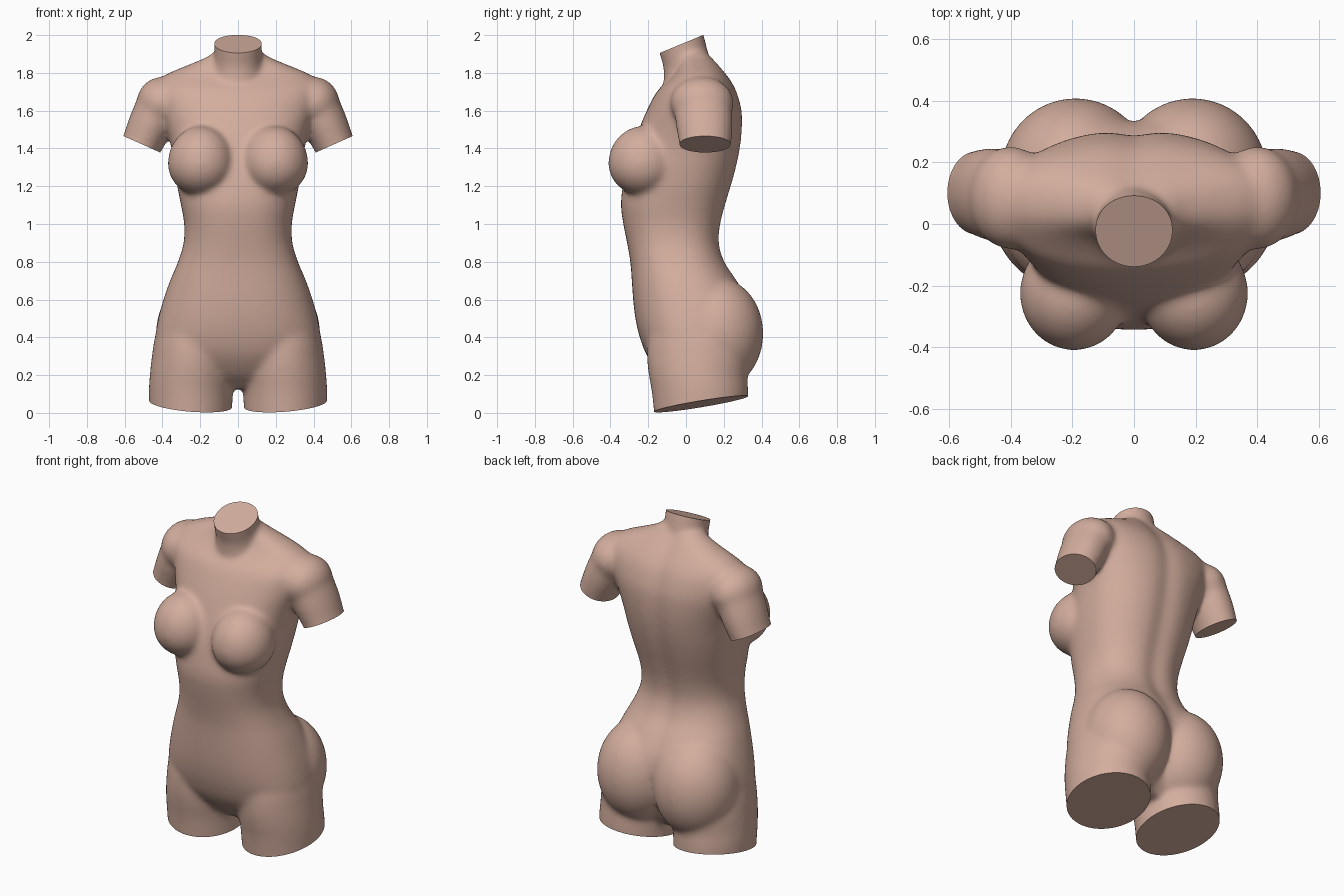
import bpy, bmesh, math
from mathutils import Vector, Matrix

if "Cube" in bpy.data.objects:
    bpy.data.objects.remove(bpy.data.objects["Cube"])

bm = bmesh.new()


def spline(rings, steps=5):
    """Catmull-Rom resampling of ring parameters."""
    out = []
    for i in range(len(rings) - 1):
        p0, p1 = rings[max(i - 1, 0)], rings[i]
        p2, p3 = rings[i + 1], rings[min(i + 2, len(rings) - 1)]
        for k in range(steps):
            t = k / steps
            out.append([0.5 * (2 * b + (c - a) * t + (2 * a - 5 * b + 4 * c - d) * t * t
                               + (3 * b - a - 3 * c + d) * t ** 3)
                        for a, b, c, d in zip(p0, p1, p2, p3)])
    out.append(list(rings[-1]))
    return out


def loft(rings, side=1, n=2.0, tilt=0.0, groove=0.0, count=64):
    """Closed loft; ring = (centre x, z, half width, front y, back y)."""
    loops = []
    for cx, z, w, front, back in spline(rings):
        mid, depth, loop = (front + back) / 2, (back - front) / 2, []
        for k in range(count):
            a = 2 * math.pi * k / count
            c, s = math.cos(a), math.sin(a)
            u = w * math.copysign(abs(c) ** (2 / n), c)
            y = mid + depth * math.copysign(abs(s) ** (2 / n), s)
            if s > 0:
                y -= groove * math.exp(-(u / 0.055) ** 2)
            loop.append(bm.verts.new((side * (cx + u * math.cos(tilt)), y, z + u * math.sin(tilt))))
        loops.append(loop)
    for a, b in zip(loops, loops[1:]):
        for k in range(count):
            j = (k + 1) % count
            bm.faces.new((a[k], a[j], b[j], b[k]))
    bm.faces.new(loops[0])
    bm.faces.new(loops[-1])


def ball(centre, radii, low=None):
    """Ellipsoid, optionally with a different radius for its lower half."""
    verts = bmesh.ops.create_icosphere(bm, subdivisions=4, radius=1)["verts"]
    for v in verts:
        rz = low if low and v.co.z < 0 else radii[2]
        v.co = Vector(centre) + Vector((v.co.x * radii[0], v.co.y * radii[1], v.co.z * rz))


# trunk from crotch to shoulders
trunk = [(0.13, .10, -.04, .20), (0.20, .24, -.13, .25), (0.30, .40, -.205, .285),
         (0.40, .435, -.245, .33), (0.50, .422, -.268, .35), (0.60, .395, -.28, .33),
         (0.70, .36, -.287, .275), (0.80, .318, -.295, .21), (0.90, .288, -.312, .182),
         (1.00, .285, -.332, .19), (1.10, .302, -.345, .215), (1.20, .322, -.335, .245),
         (1.30, .338, -.315, .272), (1.40, .352, -.285, .292), (1.50, .378, -.25, .302),
         (1.60, .412, -.208, .30), (1.70, .44, -.155, .272), (1.76, .42, -.095, .24),
         (1.80, .365, -.06, .21), (1.84, .27, -.04, .178), (1.88, .175, -.03, .145),
         (1.91, .13, -.03, .12)]
loft([(0, *r) for r in trunk], n=2.35, groove=0.018)

# neck
loft([(0, 1.68, .15, -.10, .15), (0, 1.75, .137, -.117, .14), (0, 1.83, .126, -.12, .132),
      (0, 1.90, .124, -.14, .118), (0, 1.96, .128, -.152, .105), (0, 2.07, .132, -.157, .075)])

for s in (1, -1):
    # thigh
    loft([(.25, -.12, .215, -.157, .325), (.25, .10, .222, -.18, .33), (.245, .20, .222, -.197, .325),
          (.24, .30, .216, -.207, .33), (.235, .42, .20, -.20, .30), (.22, .60, .15, -.15, .25),
          (.20, .72, .08, -.05, .15)], s)
    # buttock
    ball((s * .19, .16, .42), (.245, .25, .30))
    # breast
    ball((s * .195, -.225, 1.32), (.177, .187, .20), .172)
    # shoulder and upper arm
    ball((s * .40, .085, 1.642), (.137, .168, .138))
    loft([(.39, 1.68, .125, -.07, .24), (.46, 1.53, .12, -.055, .248),
          (.51, 1.42, .108, -.036, .239), (.555, 1.32, .102, -.03, .232)], s, tilt=.42)

bmesh.ops.recalc_face_normals(bm, faces=bm.faces)
mesh = bpy.data.meshes.new("torso")
bm.to_mesh(mesh)
bm.free()
torso = bpy.data.objects.new("torso", mesh)
bpy.context.collection.objects.link(torso)

# fuse the parts and soften the joins
fuse = torso.modifiers.new("fuse", 'REMESH')
fuse.mode = 'VOXEL'
fuse.voxel_size = 0.01
soft = torso.modifiers.new("soften", 'SMOOTH')
soft.factor = 0.5
soft.iterations = 45
deps = bpy.context.evaluated_depsgraph_get()
fused = bpy.data.meshes.new_from_object(torso.evaluated_get(deps))
torso.modifiers.clear()
torso.data = fused

bm = bmesh.new()
bm.from_mesh(fused)


def cut(co, no, region):
    """Slice off and cap whatever lies beyond the plane inside a region."""
    faces = [f for f in bm.faces if region(f.calc_center_median())]
    geom = list({v for f in faces for v in f.verts}) + list({e for f in faces for e in f.edges}) + faces
    res = bmesh.ops.bisect_plane(bm, geom=geom, dist=0.0003, plane_co=co,
                                 plane_no=Vector(no).normalized(), clear_outer=True)
    rim = [e for e in res["geom_cut"] if isinstance(e, bmesh.types.BMEdge) and e.is_valid]
    bmesh.ops.edgeloop_fill(bm, edges=rim)


# flat ends of neck, arms and thighs
cut((0, -.14, 1.905), (0, -.095, .23), lambda c: c.z > 1.86)
for s in (1, -1):
    cut((s * .51, .1, 1.4225), (s * .408, 0, -.913), lambda c: s * c.x > .388 and 1.2 < c.z < 1.6)
    cut((s * .25, 0, .034), (s * .08, .165, -1), lambda c: s * c.x > 0 and c.z < .125)

bmesh.ops.recalc_face_normals(bm, faces=bm.faces)
bm.to_mesh(fused)
bm.free()

skin = bpy.data.materials.new("clay")
skin.diffuse_color = (.65, .42, .34, 1)
skin.use_nodes = True
skin.node_tree.nodes["Principled BSDF"].inputs["Base Color"].default_value = skin.diffuse_color
fused.materials.clear()
fused.materials.append(skin)

bpy.context.view_layer.objects.active = torso
torso.select_set(True)
bpy.ops.object.shade_smooth_by_angle(angle=math.radians(40))
